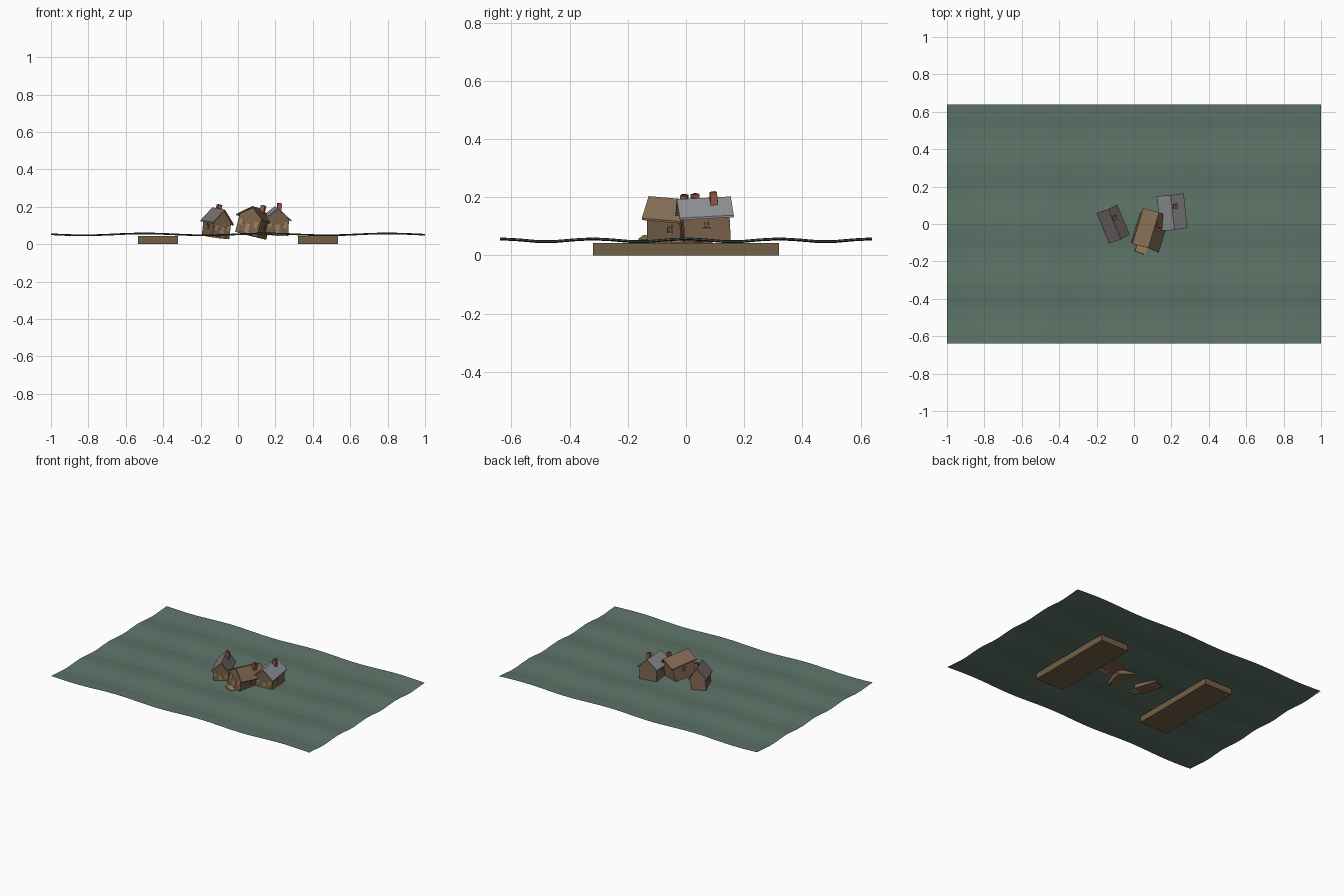
import bpy, bmesh, math
from mathutils import Matrix, Euler, Vector

if "Cube" in bpy.data.objects:
    bpy.data.objects.remove(bpy.data.objects["Cube"])


def mat(name, r, g, b):
    m = bpy.data.materials.new(name)
    m.diffuse_color = (r, g, b, 1)
    m.use_nodes = True
    m.node_tree.nodes["Principled BSDF"].inputs["Base Color"].default_value = m.diffuse_color
    return m


WATER = mat("water_green", .11, .175, .14)
EARTH = mat("earth", .17, .115, .06)
WALL = mat("wall_brown", .20, .125, .07)
TRIM = mat("trim_tan", .33, .23, .12)
BRICK = mat("brick", .32, .10, .06)
DARK = mat("dark_glass", .07, .05, .035)
ROOFS = [mat("roof_slate", .20, .17, .165), mat("roof_brown", .22, .145, .085),
         mat("roof_grey", .28, .29, .31)]


def make(name, bm, m, mw=Matrix()):
    bmesh.ops.recalc_face_normals(bm, faces=bm.faces)
    me = bpy.data.meshes.new(name)
    bm.to_mesh(me)
    bm.free()
    me.materials.append(m)
    ob = bpy.data.objects.new(name, me)
    bpy.context.collection.objects.link(ob)
    ob.matrix_world = mw
    return ob


def box(name, c, s, m, mw=Matrix()):
    bm = bmesh.new()
    bmesh.ops.create_cube(bm, size=1, matrix=Matrix.Translation(c) @ Matrix.Diagonal((*s, 1)))
    return make(name, bm, m, mw)


def prism(name, prof, length, m, mw):
    """Extrude an x-z profile along y, centred."""
    bm = bmesh.new()
    f = bm.faces.new([bm.verts.new((x, -length / 2, z)) for x, z in prof])
    ext = bmesh.ops.extrude_face_region(bm, geom=[f])
    bmesh.ops.translate(bm, vec=(0, length, 0),
                        verts=[v for v in ext["geom"] if isinstance(v, bmesh.types.BMVert)])
    return make(name, bm, m, mw)


def house(tag, loc, rot, w, l, h, rise, roof_w, roof_l, roof_mat):
    mw = Matrix.Translation(loc) @ Euler([math.radians(a) for a in rot]).to_matrix().to_4x4()
    a, apex = w / 2, h + rise
    # walls with gables
    prism(tag + "_walls", [(-a, 0), (a, 0), (a, h), (0, apex - .008), (-a, h)], l, WALL, mw)
    # overhanging chevron roof
    e, t = roof_w / 2, .007
    low = apex - rise * e / a
    prism(tag + "_roof", [(-e, low - t), (0, apex - t), (e, low - t), (e, low), (0, apex), (-e, low)],
          roof_l, roof_mat, mw)
    # chimney with a dark flue
    cx, cy = .15 * w, .2 * l
    box(tag + "_chimney", (cx, cy, apex - .008), (.024, .024, .055), BRICK, mw)
    box(tag + "_flue", (cx, cy, apex + .02), (.013, .013, .003), DARK, mw)
    # door and front step
    box(tag + "_door", (0, -l / 2, .03), (.026, .005, .056), TRIM, mw)
    box(tag + "_step", (0, -l / 2 - .021, .004), (.06, .04, .008), TRIM, mw)
    # front windows and cross-barred side windows
    for s in (-1, 1):
        box(tag + "_front_window", (s * w * .34, -l / 2, h * .58), (.02, .004, .03), TRIM, mw)
        box(tag + "_side_pane", (s * a, 0, h * .58), (.003, .024, .028), DARK, mw)
        for o in (-1, 0, 1):
            box(tag + "_bar_upright", (s * a, o * .012, h * .58), (.006, .002, .03), TRIM, mw)
            box(tag + "_bar_level", (s * a, 0, h * .58 + o * .014), (.006, .026, .002), TRIM, mw)


# rippled water sheet
bm = bmesh.new()
bmesh.ops.create_grid(bm, x_segments=32, y_segments=20, size=1)
for v in bm.verts:
    v.co.y *= .64
    v.co.z = .052 + .005 * math.cos(9.67 * (v.co.x + .5)) + .005 * math.cos(19.63 * v.co.y)
make("water", bm, WATER)

# earth banks under the water
for s in (-1, 1):
    box("bank", (s * .427, 0, .0215), (.214, .64, .043), EARTH)

# drifting tilted houses
house("left_house", (-.12, .003, .037), (4, 5, 23), .098, .15, .095, .06, .12, .175, ROOFS[0])
house("middle_house", (.068, -.035, .045), (-5, 13, -18), .126, .17, .105, .05, .152, .2, ROOFS[1])
house("right_house", (.2, .068, .051), (3, 2, 6), .122, .16, .095, .052, .145, .187, ROOFS[2])
